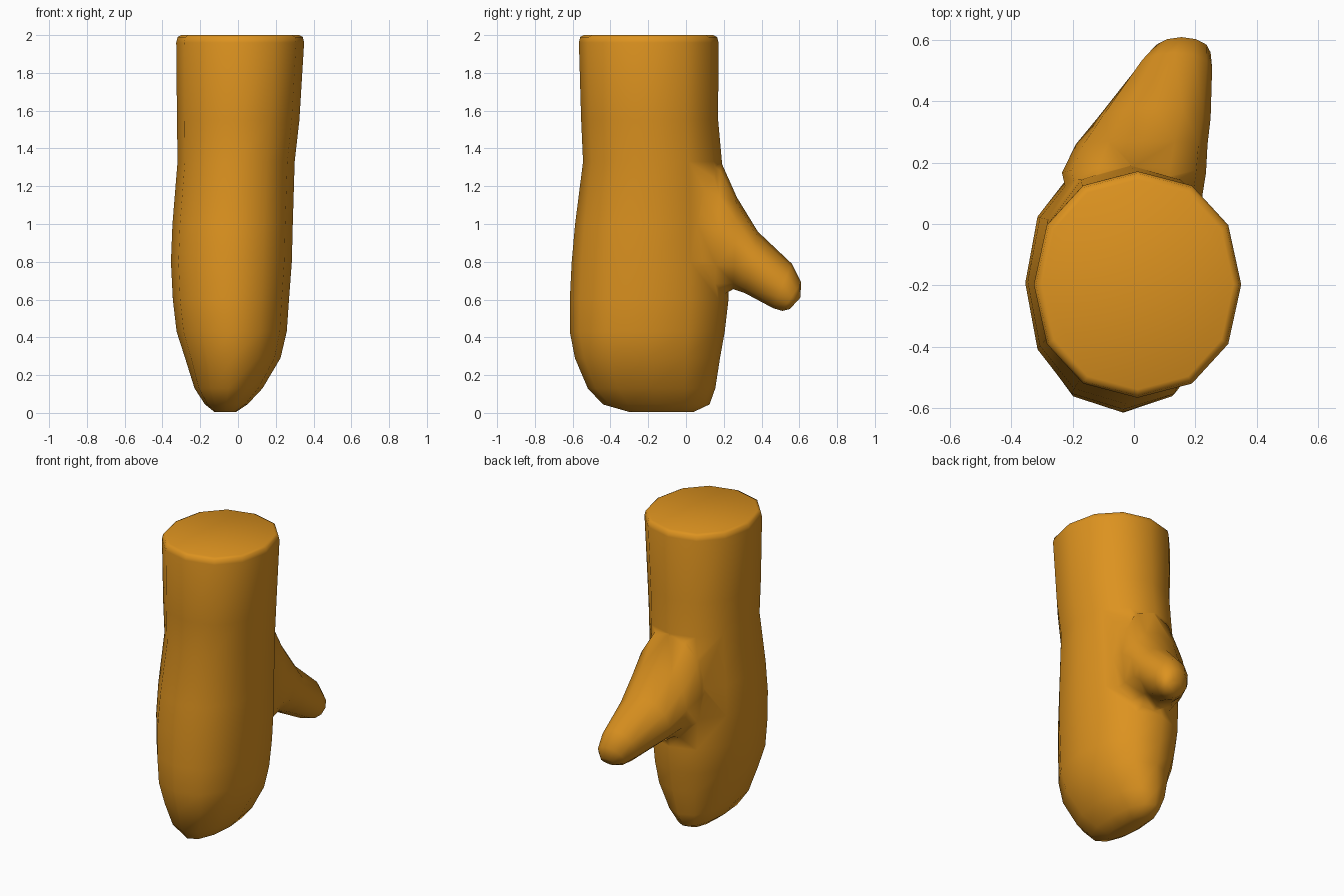
import bpy, bmesh, math
from mathutils import Vector

if "Cube" in bpy.data.objects:
    bpy.data.objects.remove(bpy.data.objects["Cube"])

N = 12

def loft(name, rings):
    """Skin a list of closed rings and cap both ends."""
    bm = bmesh.new()
    loops = [[bm.verts.new(p) for p in r] for r in rings]
    for a, b in zip(loops, loops[1:]):
        for i in range(N):
            j = (i + 1) % N
            bm.faces.new((a[i], a[j], b[j], b[i]))
    bm.faces.new(loops[0][::-1])
    bm.faces.new(loops[-1])
    bmesh.ops.recalc_face_normals(bm, faces=bm.faces)
    me = bpy.data.meshes.new(name)
    bm.to_mesh(me)
    bm.free()
    ob = bpy.data.objects.new(name, me)
    bpy.context.collection.objects.link(ob)
    return ob

def ring(center, u, v, power=1.0):
    """Superellipse ring around center spanned by half axes u and v."""
    pts = []
    for i in range(N):
        a = 2 * math.pi * i / N
        c, s = math.cos(a), math.sin(a)
        c = math.copysign(abs(c) ** power, c)
        s = math.copysign(abs(s) ** power, s)
        pts.append(center + u * c + v * s)
    return pts

# palm and cuff: z, x min, x max, y min, y max
palm = [
    (0.005, -0.125, -0.01, -0.30, 0.04),
    (0.045, -0.175, 0.05, -0.44, 0.125),
    (0.13, -0.23, 0.13, -0.52, 0.155),
    (0.29, -0.28, 0.225, -0.588, 0.18),
    (0.43, -0.325, 0.258, -0.615, 0.205),
    (0.60, -0.345, 0.27, -0.615, 0.225),
    (0.80, -0.355, 0.285, -0.605, 0.22),
    (1.00, -0.347, 0.29, -0.587, 0.21),
    (1.33, -0.32, 0.30, -0.545, 0.19),
    (1.55, -0.323, 0.325, -0.555, 0.17),
    (1.96, -0.327, 0.35, -0.567, 0.172),
    (1.99, -0.32, 0.343, -0.56, 0.165),
    (2.00, -0.30, 0.325, -0.54, 0.145),
]
rings = []
for z, x0, x1, y0, y1 in palm:
    rings.append(ring(Vector(((x0 + x1) / 2, (y0 + y1) / 2, z)),
                      Vector(((x1 - x0) / 2, 0, 0)),
                      Vector((0, (y1 - y0) / 2, 0)), 0.93))
mitten = loft("mitten", rings)

# thumb: upper y, z, lower y, z, x min, x max
thumb_sections = [
    (0.02, 1.46, 0.00, 0.56, -0.20, 0.21),
    (0.185, 1.33, 0.15, 0.60, -0.235, 0.235),
    (0.27, 1.14, 0.25, 0.655, -0.19, 0.24),
    (0.38, 0.96, 0.31, 0.635, -0.12, 0.25),
    (0.56, 0.79, 0.46, 0.555, 0.01, 0.255),
    (0.61, 0.69, 0.51, 0.54, 0.06, 0.25),
    (0.605, 0.61, 0.55, 0.55, 0.12, 0.22),
]
rings = []
for yu, zu, yl, zl, x0, x1 in thumb_sections:
    rings.append(ring(Vector(((x0 + x1) / 2, (yu + yl) / 2, (zu + zl) / 2)),
                      Vector(((x1 - x0) / 2, 0, 0)),
                      Vector((0, (yu - yl) / 2, (zu - zl) / 2))))
thumb = loft("thumb", rings)

# fuse the thumb into the palm
mod = mitten.modifiers.new("fuse", 'BOOLEAN')
mod.operation = 'UNION'
mod.solver = 'EXACT'
mod.object = thumb
bpy.context.view_layer.objects.active = mitten
mitten.select_set(True)
bpy.ops.object.modifier_apply(modifier="fuse")
bpy.data.objects.remove(thumb)

# clean the seam
bm = bmesh.new()
bm.from_mesh(mitten.data)
bmesh.ops.remove_doubles(bm, verts=bm.verts, dist=0.015)
bmesh.ops.recalc_face_normals(bm, faces=bm.faces)
bm.to_mesh(mitten.data)
bm.free()
bpy.ops.object.shade_smooth_by_angle(angle=math.radians(80))

# orange cloth
mat = bpy.data.materials.new("orange_cloth")
mat.diffuse_color = (0.72, 0.29, 0.014, 1)
mat.use_nodes = True
mat.node_tree.nodes["Principled BSDF"].inputs["Base Color"].default_value = mat.diffuse_color
mitten.data.materials.clear()
mitten.data.materials.append(mat)
for p in mitten.data.polygons:
    p.material_index = 0
